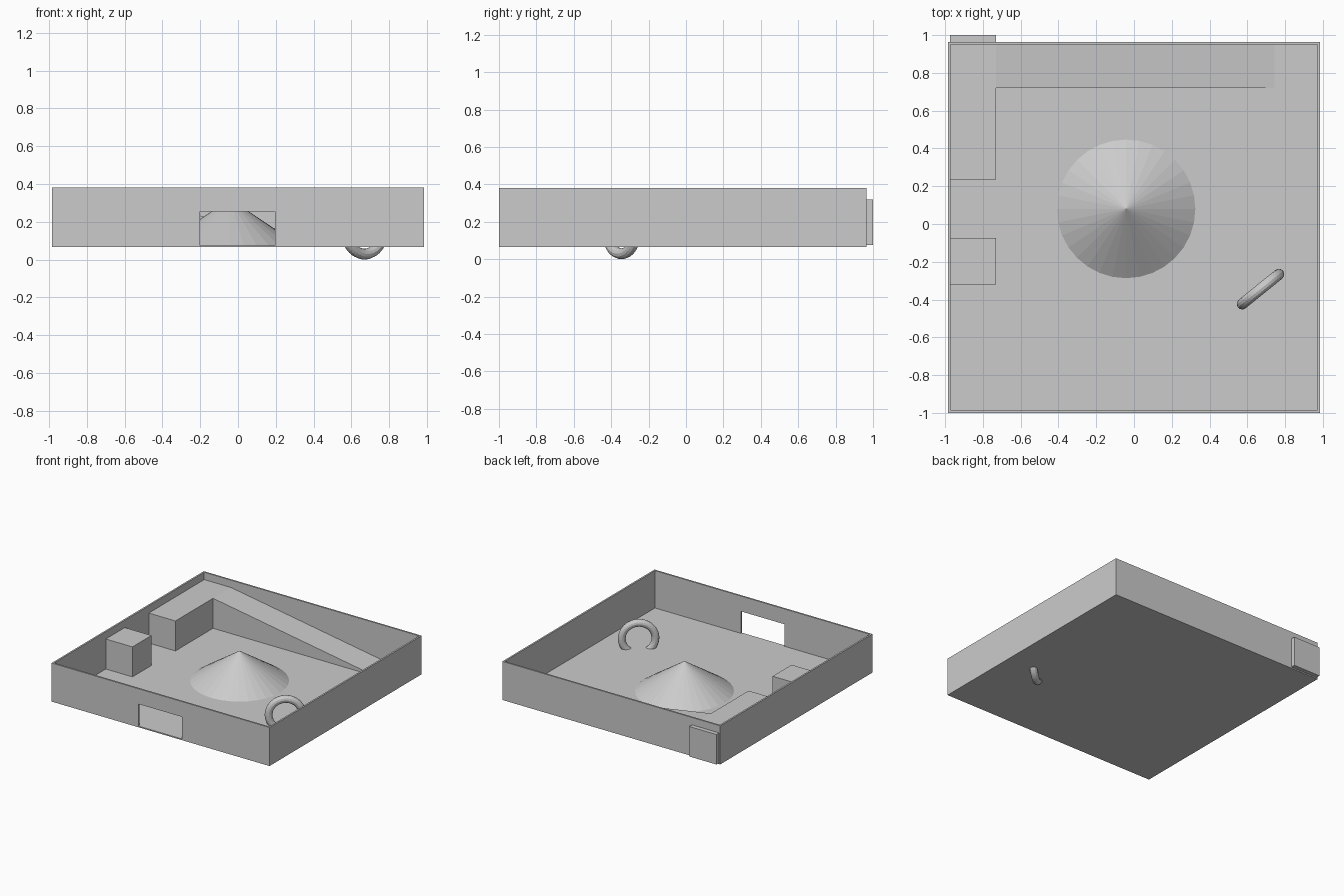
import bpy, math

cube = bpy.data.objects.get("Cube")
if cube:
    bpy.data.objects.remove(cube, do_unlink=True)

# One plain grey for everything
grey = bpy.data.materials.new("plain_grey")
grey.use_nodes = True
colour = (0.6, 0.6, 0.6, 1)
grey.diffuse_color = colour
grey.node_tree.nodes["Principled BSDF"].inputs["Base Color"].default_value = colour

X, FRONT, BACK = 0.985, -1.0, 0.965      # outer walls
BASE, FLOOR, RIM = 0.065, 0.075, 0.38    # heights
T = 0.014                                # wall thickness
TOP = 0.32                               # top of blocks and cone


def prism(name, outline, y0, y1):
    """Extrude an (x, z) outline from y0 to y1."""
    n = len(outline)
    verts = [(x, y, z) for y in (y0, y1) for x, z in outline]
    faces = [tuple(range(n)), tuple(reversed(range(n, 2 * n)))]
    faces += [(i, i + n, (i + 1) % n + n, (i + 1) % n) for i in range(n)]
    mesh = bpy.data.meshes.new(name)
    mesh.from_pydata(verts, [], faces)
    mesh.materials.append(grey)
    obj = bpy.data.objects.new(name, mesh)
    bpy.context.collection.objects.link(obj)
    return obj


def box(name, x0, x1, y0, y1, z0, z1):
    return prism(name, [(x0, z0), (x1, z0), (x1, z1), (x0, z1)], y0, y1)


def finish(name):
    obj = bpy.context.object
    obj.name = name
    obj.data.materials.append(grey)
    return obj


# Open tray: a block hollowed out, with a doorway through the front wall
tray = box("tray", -X, X, FRONT, BACK, BASE, RIM)
cutters = [
    box("hollow_cutter", -X + T, X - T, FRONT + T, BACK - T, FLOOR, RIM + 0.1),
    box("doorway_cutter", -0.2, 0.195, FRONT - 0.1, FRONT + 0.1, FLOOR, 0.255),
]
for cutter in cutters:
    mod = tray.modifiers.new(cutter.name, 'BOOLEAN')
    mod.operation = 'DIFFERENCE'
    mod.solver = 'EXACT'
    mod.object = cutter
bpy.context.view_layer.objects.active = tray
for mod in list(tray.modifiers):
    bpy.ops.object.modifier_apply(modifier=mod.name)
for cutter in cutters:
    bpy.data.objects.remove(cutter, do_unlink=True)

# Blocks along the right wall; the long one pokes through the back
box("small_block", -0.975, -0.73, -0.32, -0.075, FLOOR, TOP)
box("long_block", -0.975, -0.73, 0.235, 1.0, FLOOR, TOP)

# Ramp down along the back wall
prism("ramp", [(-0.73, FLOOR), (0.745, FLOOR), (-0.73, TOP)], 0.72, BACK - T / 2)

# Cone hill
bpy.ops.mesh.primitive_cone_add(vertices=32, radius1=0.367, radius2=0,
                                depth=TOP - FLOOR,
                                location=(-0.042, 0.08, (TOP + FLOOR) / 2))
finish("cone_hill")

# Upright ring sunk through the floor
bpy.ops.mesh.primitive_torus_add(major_radius=0.125, minor_radius=0.029,
                                 major_segments=48, minor_segments=12,
                                 location=(0.67, -0.345, 0.154),
                                 rotation=(math.radians(90), 0, math.radians(39)))
finish("ring")
